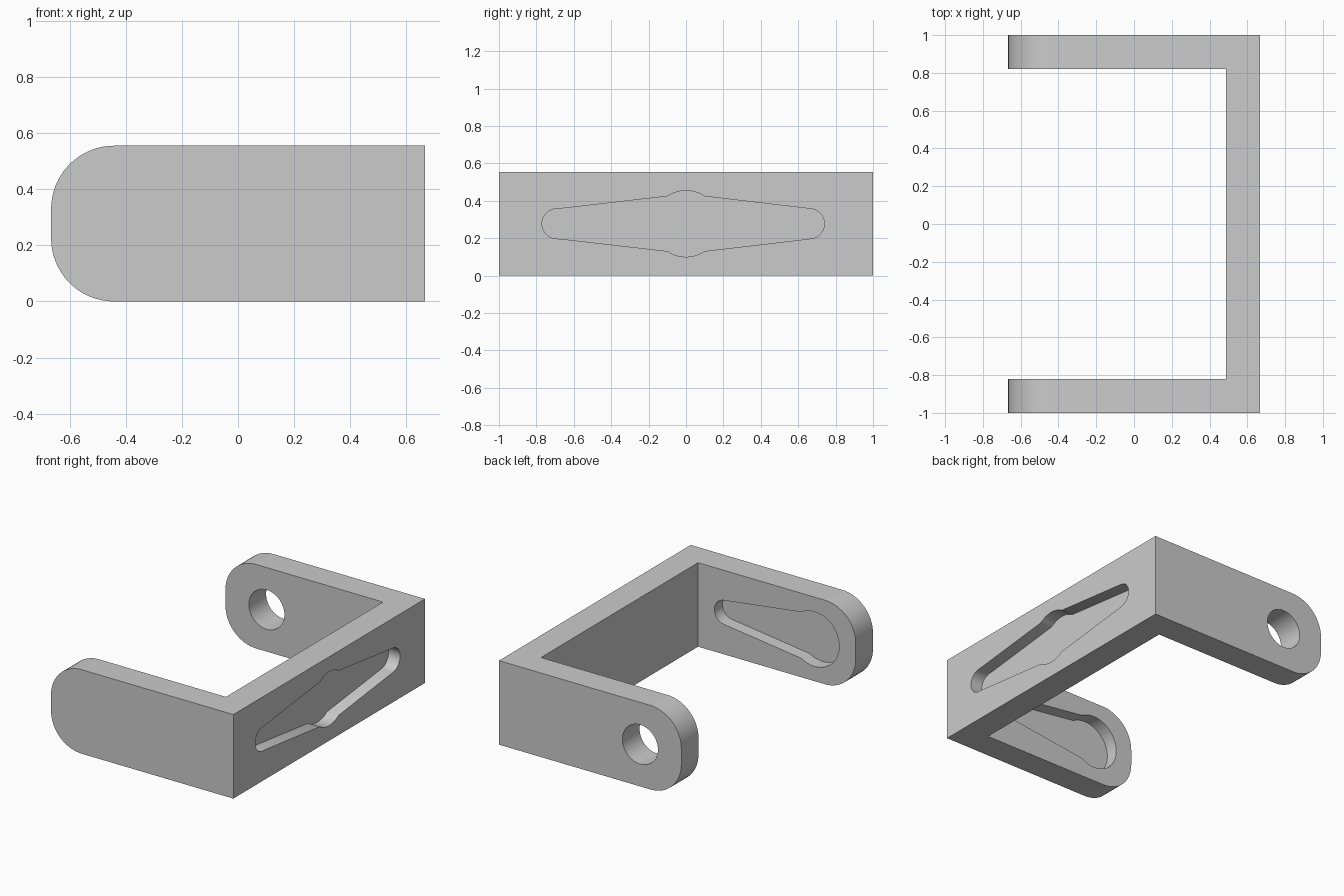
import bpy
import bmesh
from math import sin, cos, radians
from mathutils import Vector

if "Cube" in bpy.data.objects:
    bpy.data.objects.remove(bpy.data.objects["Cube"], do_unlink=True)

HALF_X, HALF_Y, HEIGHT = 0.666, 1.0, 0.555
WALL, MID, DEPTH = 0.18, 0.555 / 2, 0.085
PIVOT_X = -0.365

grey = bpy.data.materials.new("plain grey")
grey.use_nodes = True
grey.diffuse_color = (0.6, 0.6, 0.6, 1)
grey.node_tree.nodes["Principled BSDF"].inputs["Base Color"].default_value = (0.6, 0.6, 0.6, 1)


def prism(name, outline, place, start, end):
    """Extrude a 2D outline from start to end; place maps (u, v, w) to 3D."""
    bm = bmesh.new()
    face = bm.faces.new([bm.verts.new(place(u, v, start)) for u, v in outline])
    top = bmesh.ops.extrude_face_region(bm, geom=[face])["geom"]
    shift = Vector(place(0, 0, end)) - Vector(place(0, 0, start))
    bmesh.ops.translate(bm, vec=shift, verts=[g for g in top if isinstance(g, bmesh.types.BMVert)])
    bmesh.ops.recalc_face_normals(bm, faces=bm.faces)
    mesh = bpy.data.meshes.new(name)
    bm.to_mesh(mesh)
    bm.free()
    mesh.materials.append(grey)
    obj = bpy.data.objects.new(name, mesh)
    bpy.context.collection.objects.link(obj)
    return obj


def arc(u, radius, first, last, steps=14):
    """Arc about (u, MID), angles in degrees."""
    angles = [radians(first + (last - first) * i / steps) for i in range(steps + 1)]
    return [(u + radius * cos(a), MID + radius * sin(a)) for a in angles]


def mirrored(upper):
    """Close an upper outline with its reflection about the mid height."""
    return upper + [(u, 2 * MID - v) for u, v in reversed(upper[1:-1])]


def on_side(u, v, w):
    return (w, u, v)


def on_arm(u, v, w):
    return (u, w, v)


# U-shaped bracket body
inner_x, inner_y = HALF_X - WALL, HALF_Y - WALL
half = [(-HALF_X, HALF_Y), (-HALF_X, inner_y), (inner_x, inner_y)]
profile = half + [(x, -y) for x, y in reversed(half)] + [(HALF_X, -HALF_Y), (HALF_X, HALF_Y)]
bracket = prism("bracket", profile, lambda u, v, w: (u, v, w), 0, HEIGHT)

# Rounded arm tips
bm = bmesh.new()
bm.from_mesh(bracket.data)
tips = [e for e in bm.edges
        if all(v.co.x < -HALF_X + 0.01 for v in e.verts)
        and abs(e.verts[0].co.z - e.verts[1].co.z) < 0.01]
bmesh.ops.bevel(bm, geom=tips, offset=0.225, segments=16, profile=0.5, affect='EDGES')
bm.to_mesh(bracket.data)
bm.free()

# Cutters: pivot hole, teardrop pocket and tapered side pocket
hole = arc(PIVOT_X, 0.13, 0, 360, 48)[:-1]
teardrop = mirrored(arc(PIVOT_X, 0.18, 180, 58, 24) + arc(0.287, 0.08, 84, 0))
tapered = mirrored(arc(-0.69, 0.08, 180, 90) + [(-0.66, MID + 0.082)]
                   + arc(0, 0.177, 124, 56) + arc(0.66, 0.08, 84, 0))
cutters = [
    prism("pivot_hole_cutter", hole, on_arm, inner_y - 0.1, HALF_Y + 0.1),
    prism("arm_pocket_cutter", teardrop, on_arm, -inner_y - DEPTH, -inner_y + 0.1),
    prism("side_pocket_cutter", tapered, on_side, HALF_X - DEPTH, HALF_X + 0.1),
]

bpy.ops.object.select_all(action='DESELECT')
bpy.context.view_layer.objects.active = bracket
bracket.select_set(True)
for cutter in cutters:
    cutter.hide_render = True
    mod = bracket.modifiers.new(cutter.name, 'BOOLEAN')
    mod.operation = 'DIFFERENCE'
    mod.solver = 'EXACT'
    mod.object = cutter
    bpy.ops.object.modifier_apply(modifier=mod.name)
    bpy.data.objects.remove(cutter, do_unlink=True)

bpy.ops.object.shade_smooth_by_angle(angle=radians(25))
